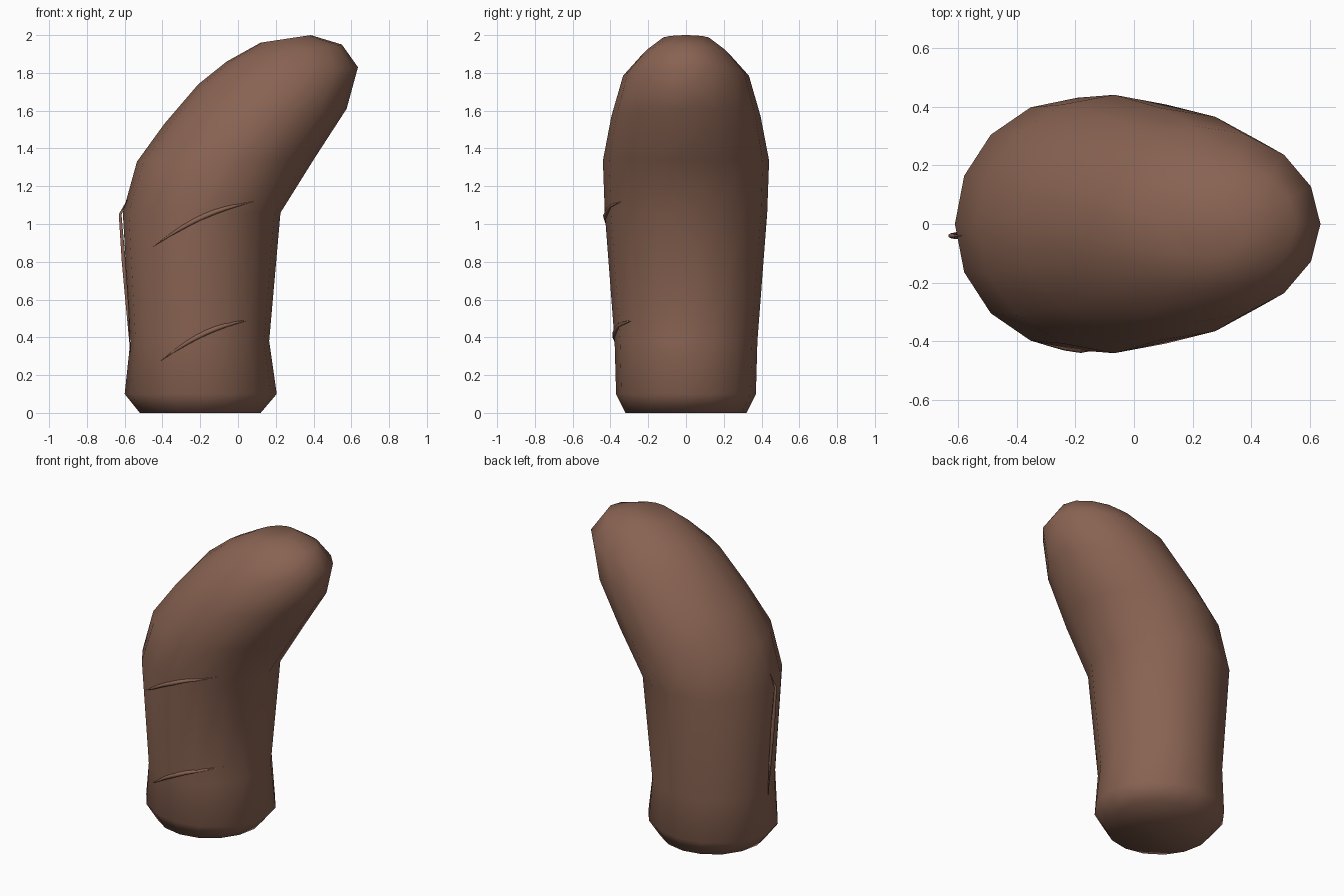
import bpy, bmesh, math
from mathutils import Vector
from mathutils.bvhtree import BVHTree

cube = bpy.data.objects.get("Cube")
if cube:
    bpy.data.objects.remove(cube)

brown = bpy.data.materials.new("warm_brown")
brown.use_nodes = True
colour = (0.25, 0.125, 0.085, 1)
brown.diffuse_color = colour
brown.node_tree.nodes["Principled BSDF"].inputs["Base Color"].default_value = colour

SIDES = 16

# Bent body: each ring is left x, left z, right x, right z, half depth
RINGS = [
    (-0.52, 0.00, 0.12, 0.00, 0.32),
    (-0.60, 0.10, 0.205, 0.10, 0.37),
    (-0.57, 0.38, 0.165, 0.38, 0.378),
    (-0.61, 1.06, 0.225, 1.06, 0.43),
    (-0.535, 1.33, 0.40, 1.34, 0.44),
    (-0.39, 1.53, 0.575, 1.61, 0.395),
    (-0.21, 1.74, 0.635, 1.83, 0.333),
    (-0.06, 1.86, 0.55, 1.95, 0.225),
    (0.12, 1.96, 0.385, 2.00, 0.13),
]

bm = bmesh.new()
loops = []
for lx, lz, rx, rz, depth in RINGS:
    loop = []
    for i in range(SIDES):
        a = 2 * math.pi * i / SIDES
        t = (1 + math.cos(a)) / 2
        loop.append(bm.verts.new((lx + (rx - lx) * t, depth * math.sin(a), lz + (rz - lz) * t)))
    loops.append(loop)
for low, high in zip(loops, loops[1:]):
    for i in range(SIDES):
        j = (i + 1) % SIDES
        bm.faces.new((low[i], low[j], high[j], high[i]))
bm.faces.new(loops[0][::-1])
bm.faces.new(loops[-1])
for face in bm.faces:
    face.smooth = True

mesh = bpy.data.meshes.new("body")
bm.to_mesh(mesh)
surface = BVHTree.FromBMesh(bm)
bm.free()
mesh.materials.append(brown)
bpy.context.collection.objects.link(bpy.data.objects.new("body", mesh))


def crease(name, points, radius):
    """Thin tapered ridge through the given points."""
    curve = bpy.data.curves.new(name, 'CURVE')
    curve.dimensions = '3D'
    curve.bevel_depth = radius
    curve.bevel_resolution = 1
    curve.materials.append(brown)
    line = curve.splines.new('POLY')
    line.points.add(len(points) - 1)
    for i, (p, co) in enumerate(zip(line.points, points)):
        p.co = (*co, 1)
        p.radius = max(0.05, math.sin(math.pi * i / (len(points) - 1)))
    bpy.context.collection.objects.link(bpy.data.objects.new(name, curve))


def on_front(x, z):
    return surface.ray_cast(Vector((x, -2, z)), Vector((0, 1, 0)))[0]


# Two arched creases across the front
STEPS = 10
for name, x0, z0, x1, z1 in (("upper_front_crease", -0.45, 0.88, 0.09, 1.12),
                             ("lower_front_crease", -0.41, 0.275, 0.075, 0.495)):
    path = []
    for i in range(STEPS + 1):
        t = i / STEPS
        arch = 0.04 * math.sin(math.pi * t)
        path.append(on_front(x0 + (x1 - x0) * t, z0 + (z1 - z0) * t + arch))
    crease(name, path, 0.014)

# Long upright crease on the side
crease("side_crease", [(-0.585, -0.04, 1.13), (-0.624, -0.04, 1.05), (-0.605, -0.04, 0.8),
                       (-0.585, -0.04, 0.55), (-0.568, -0.04, 0.3)], 0.012)
